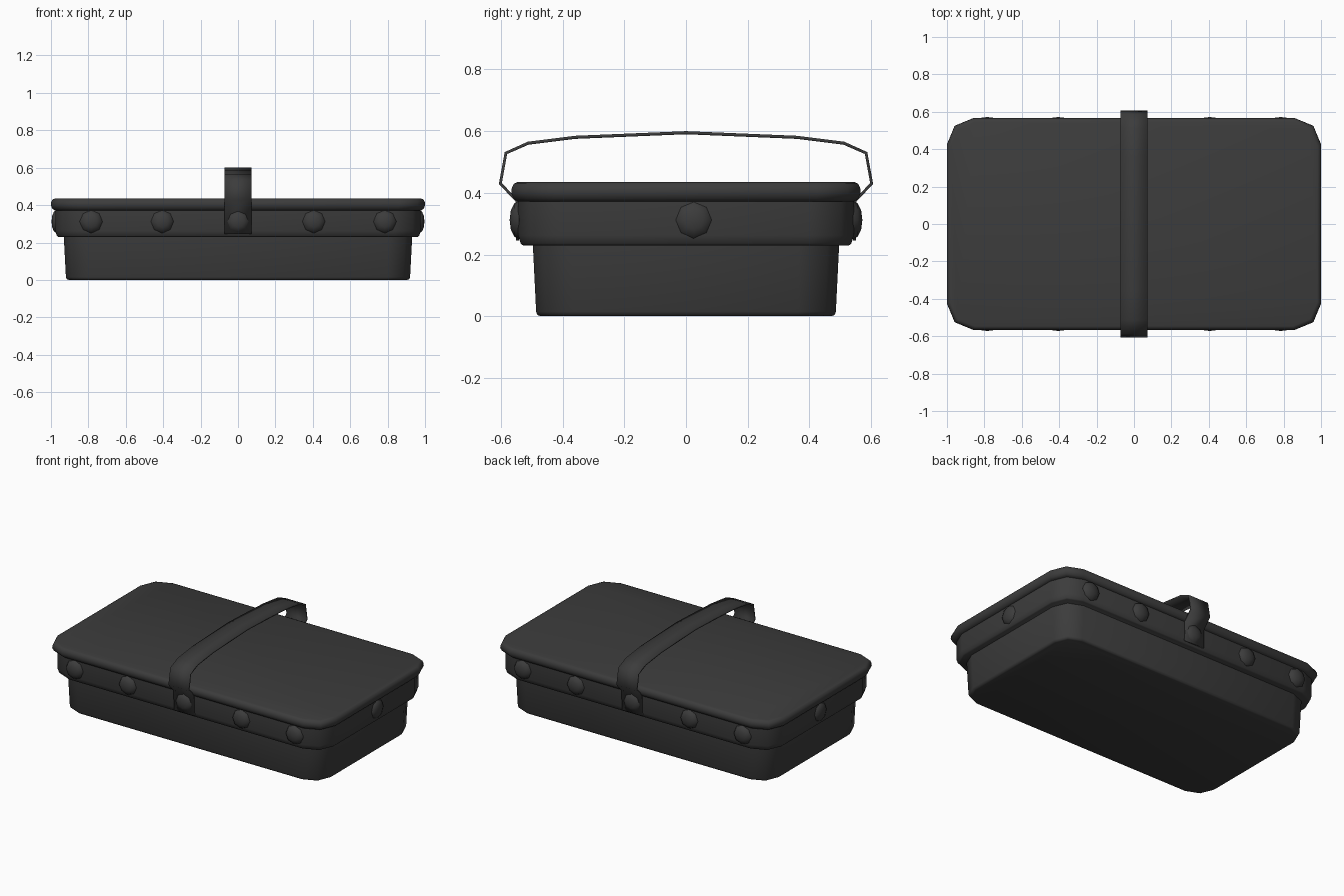
import bpy, bmesh, math
from mathutils import Vector, Matrix

if "Cube" in bpy.data.objects:
    bpy.data.objects.remove(bpy.data.objects["Cube"])

dark = bpy.data.materials.new("dark_grey")
dark.diffuse_color = (0.045, 0.045, 0.045, 1)
dark.use_nodes = True
dark.node_tree.nodes["Principled BSDF"].inputs["Base Color"].default_value = dark.diffuse_color


def finish(bm, name, angle=50):
    bmesh.ops.recalc_face_normals(bm, faces=bm.faces)
    me = bpy.data.meshes.new(name)
    bm.to_mesh(me)
    bm.free()
    ob = bpy.data.objects.new(name, me)
    bpy.context.collection.objects.link(ob)
    me.materials.append(dark)
    bpy.ops.object.select_all(action='DESELECT')
    ob.select_set(True)
    bpy.context.view_layer.objects.active = ob
    bpy.ops.object.shade_smooth_by_angle(angle=math.radians(angle))
    return ob


def rounded_loop(hx, hy, r, z):
    pts = []
    for k, (sx, sy) in enumerate([(1, 1), (-1, 1), (-1, -1), (1, -1)]):
        for i in range(3):
            a = math.radians(90 * k + 45 * i)
            pts.append((sx * (hx - r) + r * math.cos(a),
                        sy * (hy - r) + r * math.sin(a), z))
    return pts


def tray(name, levels):
    """Stack of rounded rectangles (half x, half y, corner radius, z), capped."""
    bm = bmesh.new()
    loops = [[bm.verts.new(p) for p in rounded_loop(*lv)] for lv in levels]
    for a, b in zip(loops, loops[1:]):
        for i in range(12):
            j = (i + 1) % 12
            bm.faces.new((a[i], a[j], b[j], b[i]))
    bm.faces.new(loops[0])
    bm.faces.new(loops[-1])
    return finish(bm, name)


# Case body, rim band and lid
tray("case_body", [(0.905, 0.472, 0.11, 0), (0.915, 0.482, 0.12, 0.004),
                   (0.92, 0.486, 0.12, 0.015), (0.932, 0.497, 0.13, 0.24)])
tray("rim_band", [(0.962, 0.529, 0.13, 0.23), (0.969, 0.536, 0.135, 0.236),
                  (0.976, 0.544, 0.14, 0.262), (0.976, 0.544, 0.14, 0.375)])
tray("lid", [(0.98, 0.546, 0.13, 0.372), (0.992, 0.558, 0.137, 0.38),
             (1.0, 0.566, 0.14, 0.398), (0.999, 0.565, 0.14, 0.415),
             (0.992, 0.558, 0.137, 0.43), (0.98, 0.546, 0.13, 0.435)])


# Domed rivets round the band
def rivet(name, pos, outward, depth):
    bm = bmesh.new()
    bmesh.ops.create_uvsphere(bm, u_segments=8, v_segments=6, radius=1)
    rot = Vector(outward).to_track_quat('Z', 'Y').to_matrix().to_4x4()
    mat = Matrix.Translation(pos) @ rot @ Matrix.Diagonal((0.062, 0.062, depth, 1))
    bmesh.ops.transform(bm, matrix=mat, verts=bm.verts)
    finish(bm, name)


for side, label in ((-1, "front"), (1, "back")):
    for i, x in enumerate((-0.785, -0.405, 0, 0.405, 0.785)):
        rivet(f"{label}_rivet_{i + 1}", (x, side * 0.542, 0.312), (0, side, 0), 0.03)
for side, label in ((-1, "left"), (1, "right")):
    rivet(f"{label}_rivet", (side * 0.97, 0.025, 0.312), (side, 0, 0), 0.027)

# Strap handle: flat ribbon arching over the lid
half = [(0.546, 0.245), (0.549, 0.375), (0.602, 0.43), (0.584, 0.529),
        (0.512, 0.561), (0.36, 0.58)]
path = [(-y, z) for y, z in half] + [(0, 0.595)] + half[::-1]
bm = bmesh.new()
rows = [[bm.verts.new((x, y, z)) for x in (-0.072, 0.072)] for y, z in path]
for a, b in zip(rows, rows[1:]):
    bm.faces.new((a[0], a[1], b[1], b[0]))
strap = finish(bm, "strap_handle")
mod = strap.modifiers.new("thickness", 'SOLIDIFY')
mod.thickness = 0.01
mod.offset = 0
